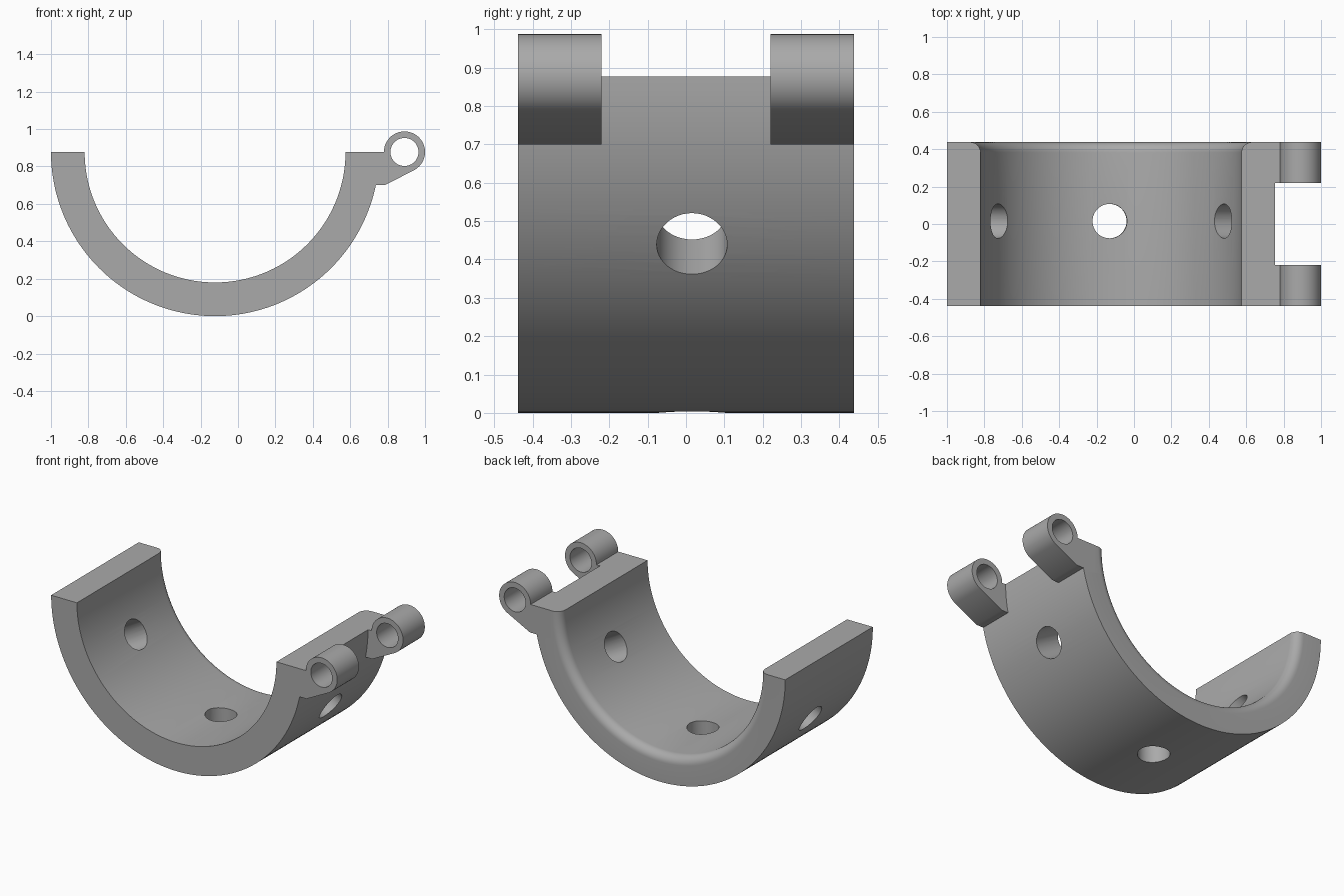
import bpy, bmesh, math
from mathutils import Vector, Matrix

if "Cube" in bpy.data.objects:
    bpy.data.objects.remove(bpy.data.objects["Cube"])

CX, CZ = -0.1225, 0.8775        # axis of the half ring
R_OUT, R_IN, HALF = 0.8775, 0.6975, 0.4375
FILLET = 0.055                  # rounded inner lip at the back
EX, E_OUT, E_IN = 0.89, 0.11, 0.075   # hinge eye
GAP = 0.22                      # half the space between the two hinge lugs

grey = bpy.data.materials.new("grey")
grey.diffuse_color = (0.40, 0.40, 0.40, 1)
grey.use_nodes = True
grey.node_tree.nodes["Principled BSDF"].inputs["Base Color"].default_value = grey.diffuse_color


def make(name, bm):
    bmesh.ops.recalc_face_normals(bm, faces=bm.faces)
    me = bpy.data.meshes.new(name)
    bm.to_mesh(me)
    bm.free()
    ob = bpy.data.objects.new(name, me)
    bpy.context.collection.objects.link(ob)
    me.materials.append(grey)
    return ob


def combine(ob, other, operation):
    mod = ob.modifiers.new(operation.lower(), 'BOOLEAN')
    mod.operation, mod.solver, mod.object = operation, 'EXACT', other
    bpy.context.view_layer.objects.active = ob
    bpy.ops.object.modifier_apply(modifier=mod.name)
    bpy.data.objects.remove(other)


def cylinder(name, start, end, radius):
    start, end = Vector(start), Vector(end)
    axis = end - start
    bm = bmesh.new()
    bmesh.ops.create_cone(
        bm, cap_ends=True, segments=48, radius1=radius, radius2=radius, depth=axis.length,
        matrix=Matrix.Translation((start + end) / 2) @ axis.to_track_quat('Z', 'Y').to_matrix().to_4x4())
    return make(name, bm)


# Half ring: cross-section (radius, y) swept through 180 degrees
section = [(R_OUT, HALF), (R_OUT, -HALF), (R_IN, -HALF)]
for i in range(9):
    a = math.pi / 2 * i / 8
    section.append((R_IN + FILLET * (1 - math.cos(a)), HALF - FILLET * (1 - math.sin(a))))
bm = bmesh.new()
STEPS, n = 96, len(section)
rows = []
for s in range(STEPS + 1):
    t = math.pi * s / STEPS
    rows.append([bm.verts.new((CX + r * math.cos(t), y, CZ - r * math.sin(t))) for r, y in section])
for a, b in zip(rows, rows[1:]):
    for i in range(n):
        j = (i + 1) % n
        bm.faces.new((a[i], a[j], b[j], b[i]))
bm.faces.new(rows[0])
bm.faces.new(rows[-1])
clamp = make("half_ring_clamp", bm)

# Hinge lugs: eye outline running tangentially into a bracket buried in the ring
outline = [(0.66, CZ)]
start, stop = math.pi, math.radians(-62.7)
for i in range(41):
    a = start + (stop - start) * i / 40
    outline.append((EX + E_OUT * math.cos(a), CZ + E_OUT * math.sin(a)))
outline += [(0.785, 0.70), (0.66, 0.70)]
for side in (-1, 1):
    bm = bmesh.new()
    face = bm.faces.new([bm.verts.new((x, side * GAP, z)) for x, z in outline])
    ext = bmesh.ops.extrude_face_region(bm, geom=[face])
    moved = [v for v in ext["geom"] if isinstance(v, bmesh.types.BMVert)]
    bmesh.ops.translate(bm, verts=moved, vec=(0, side * (HALF - GAP), 0))
    combine(clamp, make("hinge_lug", bm), 'UNION')

# Pin hole through both eyes
combine(clamp, cylinder("pin_hole", (EX, -0.6, CZ), (EX, 0.6, CZ), E_IN), 'DIFFERENCE')

# Three radial screw holes
for deg in (30, 90.6, 150):
    d = Vector((math.cos(math.radians(deg)), 0, -math.sin(math.radians(deg))))
    c = Vector((CX, 0.0155, CZ))
    combine(clamp, cylinder("screw_hole", c + d * 0.5, c + d * 1.1, 0.092), 'DIFFERENCE')

# Smooth curved faces, crisp edges
bpy.ops.object.select_all(action='DESELECT')
clamp.select_set(True)
bpy.context.view_layer.objects.active = clamp
bpy.ops.object.shade_smooth_by_angle(angle=math.radians(30))
